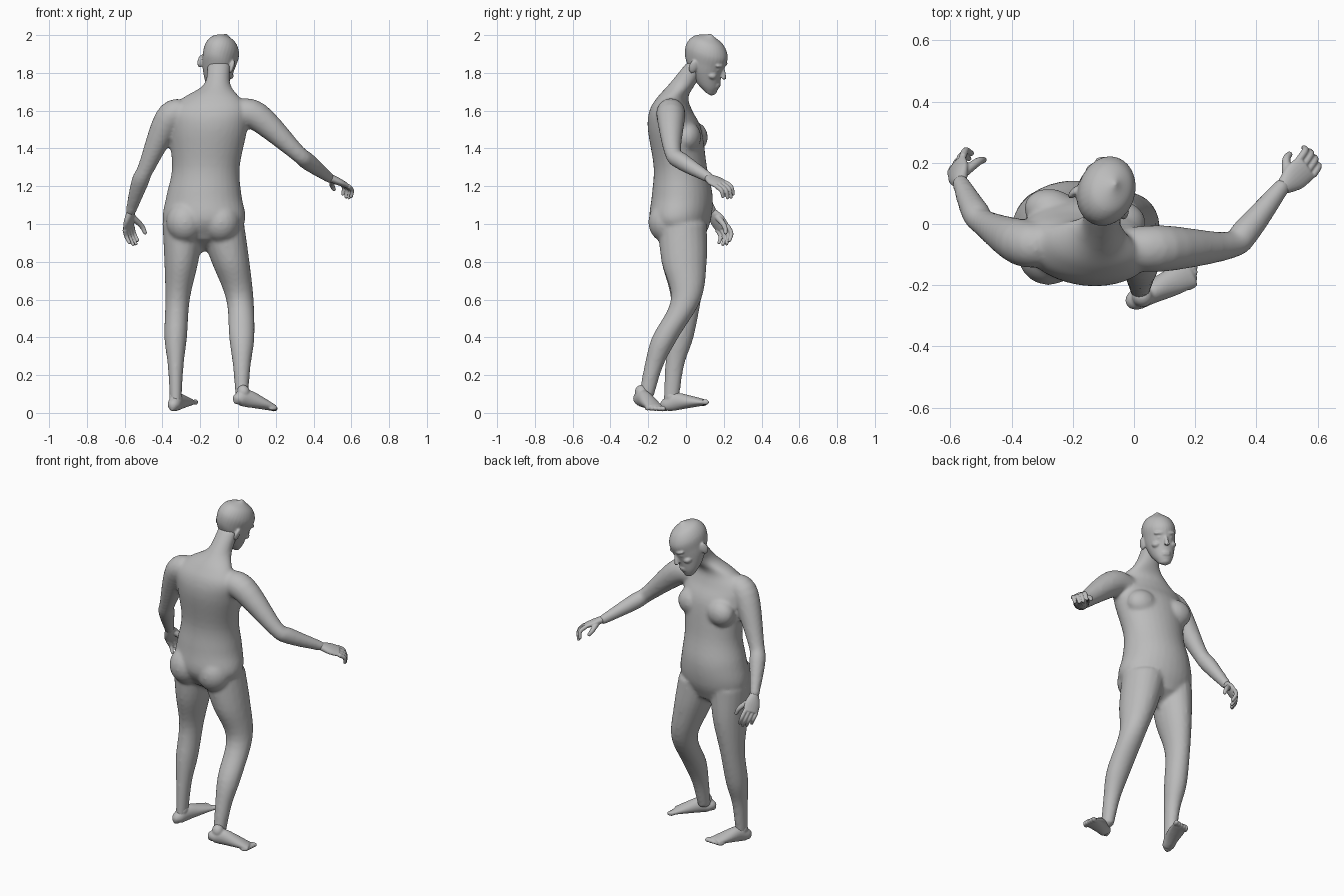
import bpy, bmesh, math
from mathutils import Vector, Matrix

cube = bpy.data.objects.get("Cube")
if cube:
    bpy.data.objects.remove(cube)

GREY = (0.5, 0.5, 0.5, 1)
skin = bpy.data.materials.new("plain_grey")
skin.use_nodes = True
skin.diffuse_color = GREY
skin.node_tree.nodes["Principled BSDF"].inputs["Base Color"].default_value = GREY
UP = Vector((0, 0, 1))


def resample(points, steps=5):
    """Smooth path through points that carry position, half width and half depth."""
    first, last = 2 * points[0] - points[1], 2 * points[-1] - points[-2]
    padded = [first, *points, last]
    path = []
    for before, start, end, after in zip(padded, padded[1:], padded[2:], padded[3:]):
        for step in range(steps):
            t = step / steps
            bend = 2 * before - 5 * start + 4 * end - after
            twist = 3 * start - before - 3 * end + after
            path.append(start + (end - before) * t / 2 + bend * t * t / 2 + twist * t ** 3 / 2)
    return path + [points[-1]]


def tube(bm, joints, sizes, level=False, yaw=0, side=None, sides=20):
    """Closed loft of ellipses, either level or square to the path."""
    path = resample([Vector((*joint, *size)) for joint, size in zip(joints, sizes)])
    centres = [Vector(point[:3]) for point in path]
    last = len(path) - 1
    rings = []
    for i, (centre, point) in enumerate(zip(centres, path)):
        run = (centres[min(i + 1, last)] - centres[max(i - 1, 0)]).normalized()
        if level:
            across = Vector((math.cos(yaw), math.sin(yaw), 0))
            deep = UP.cross(across)
        else:
            deep = run.cross(side or UP.cross(run)).normalized()
            across = deep.cross(run)
        width, depth = point[3:]
        angles = [math.tau * k / sides for k in range(sides)]
        rings.append([bm.verts.new(centre + across * width * math.cos(angle)
                                   + deep * depth * math.sin(angle)) for angle in angles])
    for lower, upper in zip(rings, rings[1:]):
        for k in range(sides):
            j = (k + 1) % sides
            bm.faces.new((lower[k], lower[j], upper[j], upper[k]))
    # Rounded ends
    for end, inner in ((0, 1), (-1, -2)):
        out = (centres[end] - centres[inner]).normalized()
        tip = bm.verts.new(centres[end] + out * min(path[end][3:]) * 0.7)
        for k in range(sides):
            bm.faces.new((rings[end][k], rings[end][(k + 1) % sides], tip))


def ball(bm, centre, radii, turn=0):
    place = Matrix.Translation(centre) @ Matrix.Rotation(turn, 4, 'Z')
    bmesh.ops.create_uvsphere(bm, u_segments=20, v_segments=12, radius=1,
                              matrix=place @ Matrix.Diagonal((*radii, 1)))


def fuse(name, bm, voxel, smooth):
    """Blend overlapping volumes into one smooth skin."""
    bmesh.ops.recalc_face_normals(bm, faces=bm.faces)
    mesh = bpy.data.meshes.new(name)
    bm.to_mesh(mesh)
    bm.free()
    mesh.materials.append(skin)
    part = bpy.data.objects.new(name, mesh)
    bpy.context.scene.collection.objects.link(part)
    blend = part.modifiers.new("blend", 'REMESH')
    blend.mode = 'VOXEL'
    blend.voxel_size = voxel
    blend.use_smooth_shade = True
    soften = part.modifiers.new("soften", 'SMOOTH')
    soften.iterations = smooth
    return part


# Torso and neck
bm = bmesh.new()
tube(bm,
     [(-.19, -.02, .92), (-.18, -.03, 1.02), (-.18, -.02, 1.15), (-.17, -.03, 1.3), (-.16, -.06, 1.5),
      (-.16, -.08, 1.6), (-.14, -.07, 1.67), (-.11, -.02, 1.74), (-.1, .06, 1.85)],
     [(.16, .11), (.22, .16), (.2, .16), (.18, .14), (.21, .14),
      (.21, .11), (.15, .08), (.07, .07), (.06, .06)],
     level=True, yaw=-.16, sides=32)

# Chest and buttocks
for x, y in ((-.27, .045), (-.05, .01)):
    ball(bm, (x, y, 1.46), (.09, .07, .08), -.2)
for x in (-.28, -.09):
    ball(bm, (x, -.1, 1.01), (.1, .1, .11))

# Legs, from hip to ankle
LEG_DEPTHS = (.13, .12, .08, .07, .05, .04)
LEG_WIDTHS = (.11, .09, .065, .06, .042, .03)
LEFT_LEG = ((-.09, -.02, 1), (-.04, -.01, .8), (.01, 0, .6), (.02, -.11, .4), (.02, -.17, .25), (.02, -.21, .09))
RIGHT_LEG = ((-.29, -.02, 1), (-.3, -.01, .8), (-.32, 0, .6), (-.33, -.03, .4), (-.33, -.06, .25), (-.33, -.08, .05))
for joints, stretch in ((LEFT_LEG, 1.12), (RIGHT_LEG, 1)):
    tube(bm, joints, [(w * stretch, d) for w, d in zip(LEG_WIDTHS, LEG_DEPTHS)], level=True)

# Arms, from collar to wrist, one raised sideways and one hanging
ARM_SIZES = [(r, r) for r in (.07, .076, .045, .046, .027)]
LEFT_ARM = ((-.02, -.08, 1.59), (.1, -.08, 1.57), (.31, -.07, 1.38), (.37, -.02, 1.33), (.49, .13, 1.24))
RIGHT_ARM = ((-.29, -.07, 1.6), (-.37, -.06, 1.55), (-.485, 0, 1.3), (-.52, .04, 1.22), (-.57, .14, 1.06))
for joints in (LEFT_ARM, RIGHT_ARM):
    tube(bm, joints, ARM_SIZES)
fuse("body", bm, .01, 8)

# Skull and jaw, built upright around the head's own centre
bm = bmesh.new()
tube(bm,
     [(0, .075, -.15), (0, .045, -.11), (0, .015, -.05), (0, 0, 0), (0, -.005, .06), (0, -.01, .11), (0, -.01, .14)],
     [(.035, .03), (.06, .068), (.08, .094), (.088, .113), (.091, .117), (.068, .085), (.02, .025)],
     level=True, sides=32)
# Nose, lips and chin
tube(bm, [(0, .1, .01), (0, .118, -.025), (0, .127, -.05)],
     [(.01, .01), (.011, .013), (.016, .013)], level=True)
for z in (-.092, -.104):
    ball(bm, (0, .107, z), (.026, .012, .007))
ball(bm, (0, .088, -.138), (.028, .022, .02))
# Brows, eyes, cheeks and ears
for mirror in (-1, 1):
    ball(bm, (mirror * .036, .098, .018), (.03, .015, .01), -mirror * .3)
    ball(bm, (mirror * .034, .092, -.006), (.014, .014, .01))
    ball(bm, (mirror * .046, .075, -.045), (.026, .026, .02))
    ball(bm, (mirror * .09, -.025, -.025), (.012, .023, .036), mirror * .35)
head = fuse("head", bm, .005, 4)
# Turned aside, tipped and bowed
turned = Matrix.Rotation(-.38, 4, 'Z') @ Matrix.Rotation(.17, 4, 'Y') @ Matrix.Rotation(-.36, 4, 'X')
head.matrix_world = Matrix.Translation((-.1, .1, 1.862)) @ turned


def hand(name, *landmarks):
    """Palm, four curled fingers and a thumb."""
    wrist, index, little, reach, curl, thumb_tip = map(Vector, landmarks)
    bm = bmesh.new()
    across = index - little
    knuckles = (index + little) / 2
    half = across.length / 2 + .01
    tube(bm, (wrist, wrist.lerp(knuckles, .5), knuckles),
         ((.026, .021), (half, .02), (half, .015)), side=across)
    for finger, length in enumerate((1, 1.15, 1.1, .9)):
        root = index.lerp(little, finger / 3)
        tube(bm, (root, root + reach * length, root + curl * length),
             [(r, r) for r in (.0125, .0115, .009)], side=across, sides=10)
    root = wrist.lerp(index, .3)
    bow = root.lerp(thumb_tip, .6) + across.normalized() * .015
    tube(bm, (root, bow, thumb_tip), [(r, r) for r in (.018, .014, .01)], side=across, sides=10)
    fuse(name, bm, .0035, 3)


hand("left_hand", (.487, .12, 1.245), (.54, .21, 1.22), (.585, .16, 1.2),
     (.02, .03, -.025), (.015, .04, -.065), (.51, .23, 1.18))
hand("right_hand", (-.568, .137, 1.065), (-.56, .22, .99), (-.6, .165, .97),
     (.01, .02, -.04), (.03, .01, -.08), (-.49, .21, .95))


def foot(name, heel, toe, inner):
    """Sole and instep from heel to toe, five toes and an ankle."""
    heel, toe = Vector(heel), Vector(toe)
    length = toe - heel
    side = UP.cross(length).normalized() * inner
    bm = bmesh.new()
    sizes = ((.018, .02), (.034, .036), (.037, .046), (.045, .032), (.046, .017))
    along = (.03, .1, .3, .6, .86)
    tube(bm, [heel + length * t + UP * size[1] for t, size in zip(along, sizes)], sizes)
    for k in range(5):
        thick = .015 - .001 * k
        centre = heel + length * (.93 - .035 * k) + side * (.033 - .018 * k) + UP * thick
        ball(bm, centre, (.024, thick * .9, thick), math.atan2(length.y, length.x))
    ball(bm, heel + length * .2 + UP * .075, (.035, .035, .04))
    fuse(name, bm, .005, 4)


foot("left_foot", (-.02, -.26, .04), (.22, -.145, .005), 1)
foot("right_foot", (-.35, -.13, 0), (-.25, .13, .045), -1)
